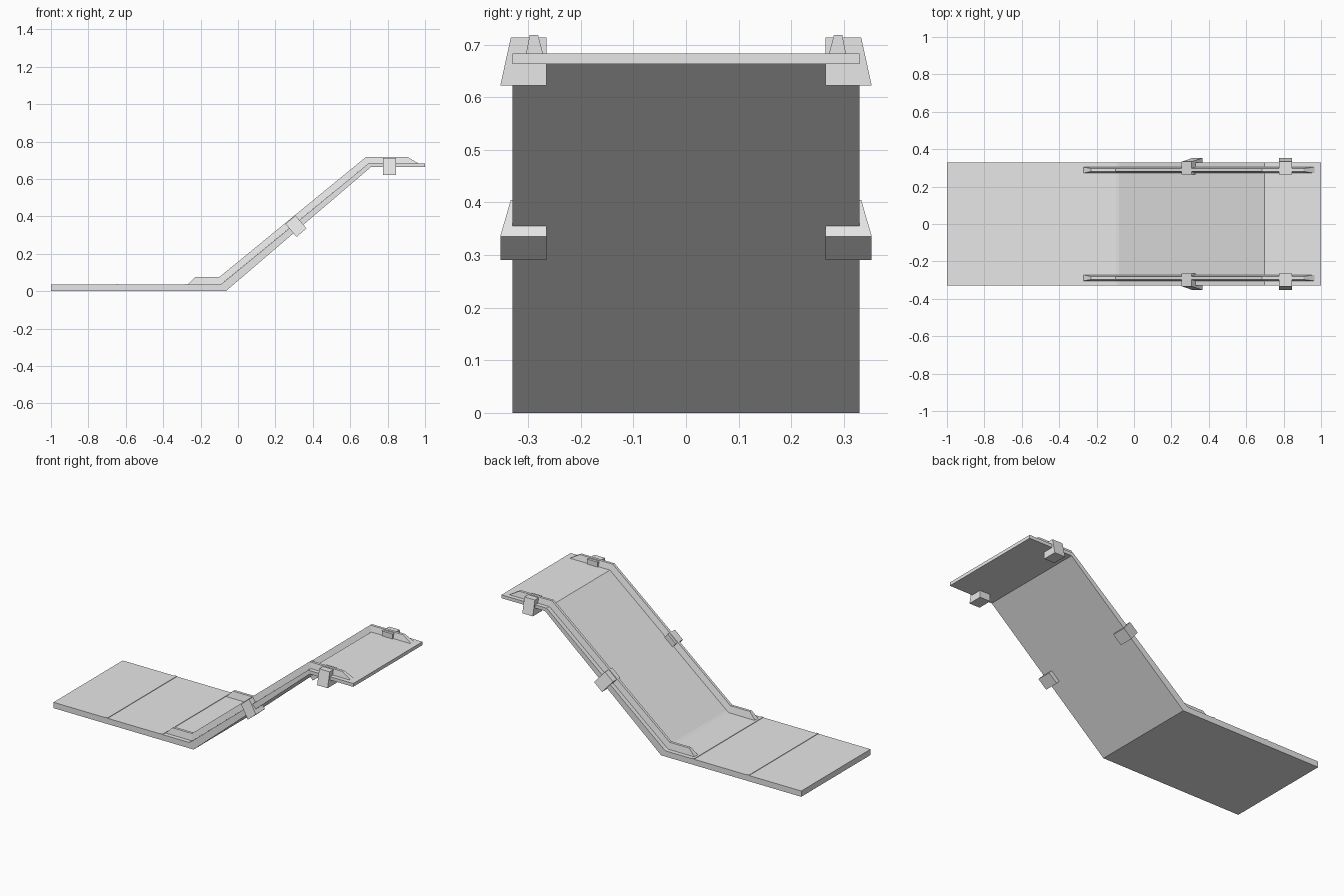
import bpy
import bmesh
from math import atan2
from mathutils import Matrix, Vector

cube = bpy.data.objects.get("Cube")
if cube:
    bpy.data.objects.remove(cube, do_unlink=True)

grey = bpy.data.materials.new("light_grey")
grey.use_nodes = True
grey.diffuse_color = (0.8, 0.8, 0.8, 1)
grey.node_tree.nodes["Principled BSDF"].inputs["Base Color"].default_value = (0.8, 0.8, 0.8, 1)


def finish(name, bm):
    bmesh.ops.recalc_face_normals(bm, faces=bm.faces)
    mesh = bpy.data.meshes.new(name)
    bm.to_mesh(mesh)
    bm.free()
    mesh.materials.append(grey)
    obj = bpy.data.objects.new(name, mesh)
    bpy.context.collection.objects.link(obj)
    return obj


def loft(name, sections, matrix=Matrix()):
    """Join matching closed rings of points and cap both ends."""
    bm = bmesh.new()
    rings = [[bm.verts.new(matrix @ Vector(p)) for p in s] for s in sections]
    for a, b in zip(rings, rings[1:]):
        for i in range(len(a)):
            j = (i + 1) % len(a)
            bm.faces.new((a[i], a[j], b[j], b[i]))
    bm.faces.new(rings[0])
    bm.faces.new(rings[-1])
    return finish(name, bm)


def extrude_profile(name, profile, half_width):
    return loft(name, [[(x, y, z) for x, z in profile] for y in (-half_width, half_width)])


# Bent slab: low deck, incline and thin upper deck
extrude_profile("ramp_slab", [
    (-1, 0), (-0.065, 0), (0.71, 0.663), (1, 0.663), (1, 0.683),
    (0.698, 0.683), (-0.08, 0.045), (-0.097, 0.035), (-1, 0.035)], 0.33)

# Thin raised cross strips on the low deck
for name, x in (("outer_cross_strip", -0.645), ("inner_cross_strip", -0.278)):
    extrude_profile(name, [(x - 0.007, 0.03), (x + 0.007, 0.03),
                           (x + 0.007, 0.038), (x - 0.007, 0.038)], 0.33)

# Tapered rails following the bend, as pairs of base and top points
base = [(-0.27, 0.035), (-0.093, 0.035), (0.698, 0.683), (0.965, 0.683)]
crest = [(-0.23, 0.075), (-0.1, 0.075), (0.685, 0.718), (0.905, 0.718)]
for side, s in (("left", 1), ("right", -1)):
    loft(side + "_rail", [
        [(bx, s * 0.272, bz), (bx, s * 0.304, bz), (cx, s * 0.297, cz), (cx, s * 0.281, cz)]
        for (bx, bz), (cx, cz) in zip(base, crest)])

# Clamp blocks with a leaning outer face, level on top and tilted on the incline
slope = atan2(0.663, 0.775)
for place, x, z, tilt in (("upper", 0.81, 0.6675, 0), ("incline", 0.31, 0.3475, slope)):
    for side, s in (("left", 1), ("right", -1)):
        matrix = Matrix.Translation((x, 0, z)) @ Matrix.Rotation(-tilt, 4, "Y")
        loft(f"{place}_{side}_clamp", [
            [(u, s * 0.265, -0.0455), (u, s * 0.353, -0.0455),
             (u, s * 0.333, 0.0455), (u, s * 0.265, 0.0455)]
            for u in (-0.035, 0.035)], matrix)
